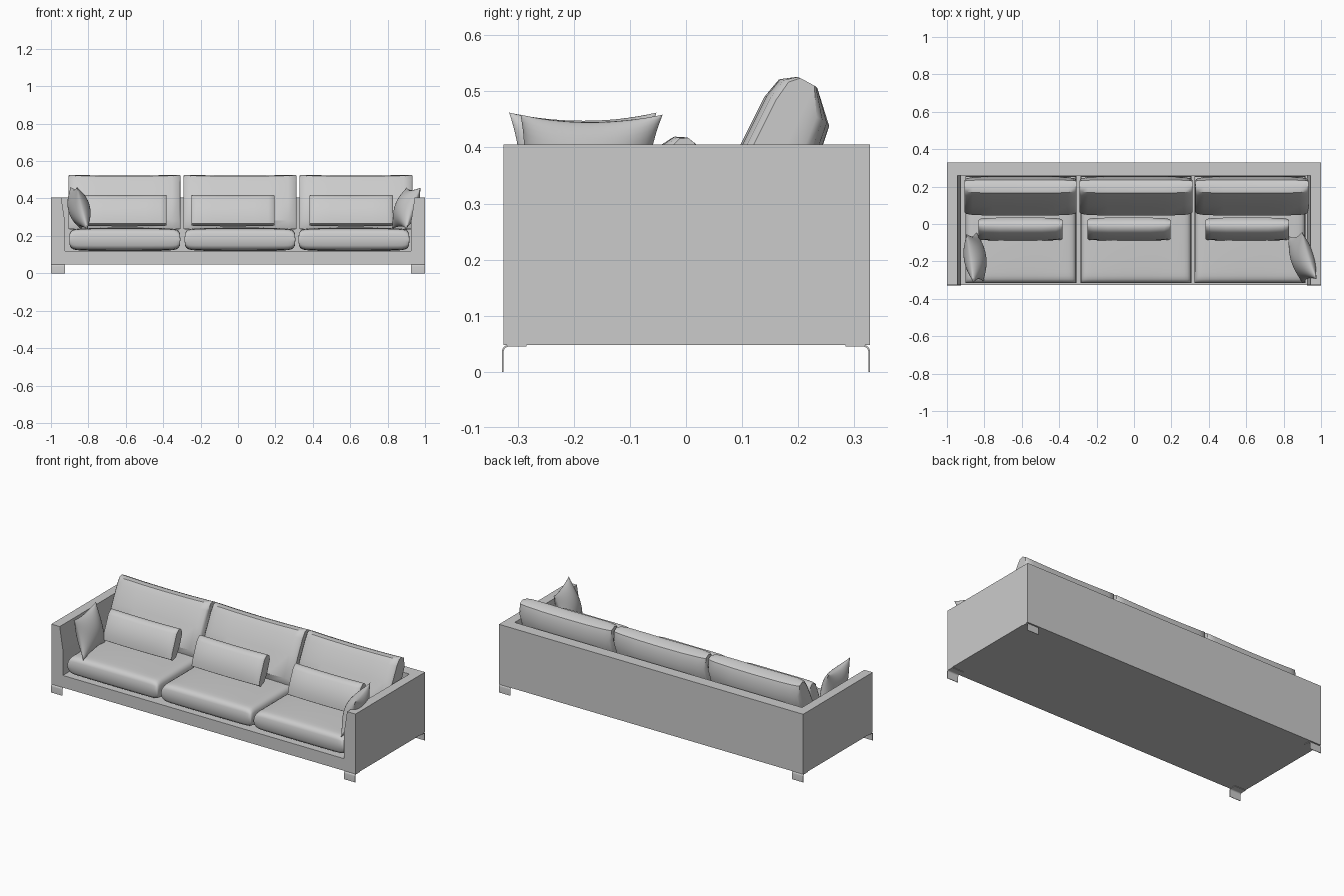
import bpy, bmesh
from math import sin, cos, pi, radians
from mathutils import Matrix, Euler, Vector

if "Cube" in bpy.data.objects:
    bpy.data.objects.remove(bpy.data.objects["Cube"])


def make(name, bm, smooth=None):
    bmesh.ops.recalc_face_normals(bm, faces=bm.faces)
    me = bpy.data.meshes.new(name)
    bm.to_mesh(me)
    bm.free()
    ob = bpy.data.objects.new(name, me)
    bpy.context.collection.objects.link(ob)
    bpy.ops.object.select_all(action='DESELECT')
    ob.select_set(True)
    bpy.context.view_layer.objects.active = ob
    if smooth:
        bpy.ops.object.shade_smooth_by_angle(angle=radians(smooth))
    return ob


def loft(rings):
    """Closed skin through equal-length rings with capped ends."""
    bm = bmesh.new()
    vs = [[bm.verts.new(p) for p in r] for r in rings]
    n = len(vs[0])
    for a, b in zip(vs, vs[1:]):
        for i in range(n):
            j = (i + 1) % n
            bm.faces.new((a[i], a[j], b[j], b[i]))
    bm.faces.new(vs[0])
    bm.faces.new(vs[-1])
    return bm


def pillow(name, w, h, t, power, edge, crown, pinch, matrix, n=24):
    """Two puffed grids joined at the rim; pinch pulls the sides in between the corners."""
    bm = bmesh.new()
    for side in (1, -1):
        grid = []
        for i in range(n + 1):
            row = []
            u = sin(pi / 2 * (2 * i / n - 1))
            for j in range(n + 1):
                v = sin(pi / 2 * (2 * j / n - 1))
                f = max(0, (1 - abs(u) ** power) * (1 - abs(v) ** power)) ** edge
                z = side * (t / 2 * f + crown * (1 - u * u) * (1 - v * v))
                x = w / 2 * u * (1 - pinch * (1 - v * v))
                y = h / 2 * v * (1 - pinch * (1 - u * u))
                row.append(bm.verts.new((x, y, z)))
            grid.append(row)
        for i in range(n):
            for j in range(n):
                bm.faces.new((grid[i][j], grid[i + 1][j], grid[i + 1][j + 1], grid[i][j + 1]))
    bmesh.ops.remove_doubles(bm, verts=bm.verts, dist=1e-5)
    bm.transform(matrix)
    return make(name, bm, 50)


def bolster(name, x0, x1, profile, sag):
    """Leaning cushion: side profile swept along x, thinner at both ends."""
    c = sum((Vector(p) for p in profile), Vector((0, 0))) / len(profile)
    nrm = Vector((0.9, -0.45)).normalized()
    rings = []
    for s, k in ((-1, .62), (-.97, .8), (-.85, .93), (-.5, 1), (0, 1), (.5, 1), (.85, .93), (.97, .8), (1, .62)):
        ring = []
        for p in profile:
            d = Vector(p) - c
            q = c + d + nrm * d.dot(nrm) * (k - 1)
            ring.append(((x0 + x1) / 2 + s * (x1 - x0) / 2, q.x, q.y - sag * (1 - s * s)))
        rings.append(ring)
    return make(name, loft(rings), 40)


# Frame: one block with the seating well cut out, arms slanting inward near the top
bm = bmesh.new()
bmesh.ops.create_cube(bm, size=1)
bm.transform(Matrix.Translation((0, .0015, .2265)) @ Matrix.Diagonal((2, .653, .357, 1)))
frame = make("frame", bm)
well = [(-.924, .12), (.924, .12), (.924, .27), (.945, .405), (.945, .6), (-.945, .6), (-.945, .405), (-.924, .27)]
cutter = make("well_cutter", loft([[(x, y, z) for x, z in well] for y in (-.5, .26)]))
cutter.hide_render = True
bpy.context.view_layer.objects.active = frame
mod = frame.modifiers.new("well", 'BOOLEAN')
mod.object = cutter
mod.operation = 'DIFFERENCE'
mod.solver = 'EXACT'
bpy.ops.object.modifier_apply(modifier=mod.name)
bpy.data.objects.remove(cutter)

# Legs: bent metal strips at the four corners
R, T = .012, .003
arc = [(R - R * cos(a), .047 - R + R * sin(a)) for a in (0, pi / 8, pi / 4, 3 * pi / 8, pi / 2)]
inner = [(R - (R - T) * cos(a), .047 - R + (R - T) * sin(a)) for a in (pi / 2, 3 * pi / 8, pi / 4, pi / 8, 0)]
strip = [(0, 0)] + arc + [(.044, .047), (.044, .044)] + inner + [(T, 0)]
for sy, row in ((-1, "front"), (1, "back")):
    for sx, hand in ((-1, "left"), (1, "right")):
        make(f"{row}_{hand}_leg",
             loft([[(sx * x, sy * (.328 - d), z + .001 * (z > .03)) for d, z in strip] for x in (.926, 1)]), 40)

# Seat cushions
for i, (a, b) in enumerate(((-.902, -.308), (-.286, .307), (.323, .917))):
    pillow(f"seat_cushion_{i + 1}", b - a, .572, .112, 20, .3, .008, 0,
           Matrix.Translation(((a + b) / 2, -.03, .181)))

# Back cushions
back = [(.06, .24), (.045, .285), (.095, .405), (.14, .495), (.165, .525), (.195, .528),
        (.235, .507), (.255, .443), (.22, .34), (.17, .255), (.11, .232)]
for i, (a, b) in enumerate(((-.907, -.308), (-.291, .313), (.329, .932))):
    bolster(f"back_cushion_{i + 1}", a, b, back, .006)

# Lumbar cushions
lumbar = [(-.088, .268), (-.084, .305), (-.047, .405), (-.022, .421), (0, .419),
          (.02, .405), (.034, .375), (.012, .30), (-.02, .258), (-.065, .254)]
for i, (a, b) in enumerate(((-.832, -.382), (-.249, .195), (.382, .828))):
    bolster(f"lumbar_cushion_{i + 1}", a, b, lumbar, .003)

# Corner throw pillows standing against the arms
upright = Matrix(((0, 0, 1), (1, 0, 0), (0, 1, 0))).to_4x4()
for name, loc, tilt, yaw in (("left_throw_pillow", (-.85, -.18, .348), -14, 8),
                             ("right_throw_pillow", (.9, -.18, .348), 20, 17)):
    rot = Euler((0, radians(tilt), radians(yaw))).to_matrix().to_4x4()
    pillow(name, .265, .235, .115, 2, .6, 0, .13, Matrix.Translation(loc) @ rot @ upright, 20)
